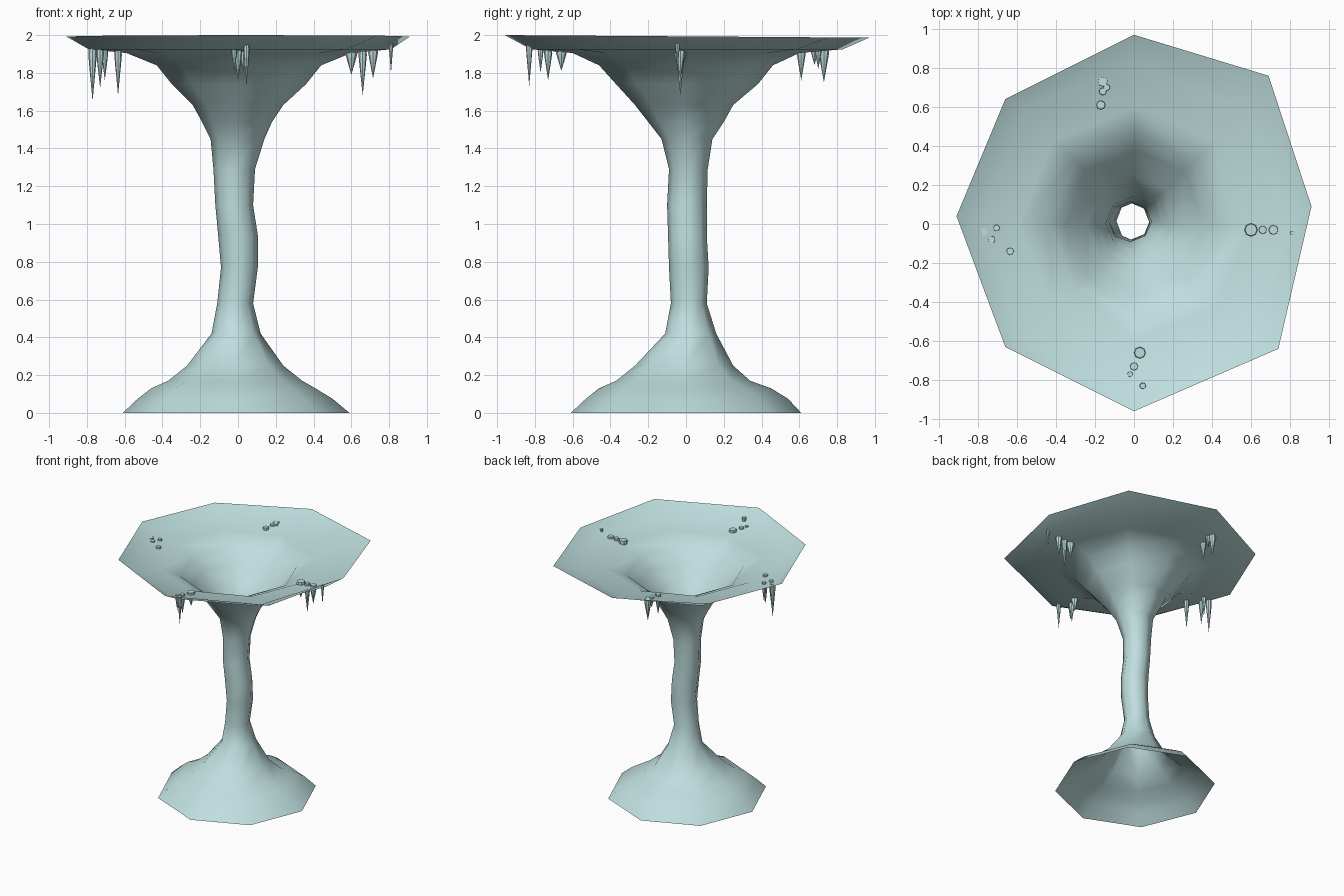
import bpy, bmesh, math

ice = bpy.data.materials.new("pale_ice")
ice.diffuse_color = (0.52, 0.73, 0.73, 1)


def finish(bm, name, angle):
    me = bpy.data.meshes.new(name)
    bm.to_mesh(me)
    bm.free()
    ob = bpy.data.objects.new(name, me)
    bpy.context.collection.objects.link(ob)
    me.materials.append(ice)
    bpy.ops.object.select_all(action='DESELECT')
    ob.select_set(True)
    bpy.context.view_layer.objects.active = ob
    bpy.ops.object.shade_smooth_by_angle(angle=math.radians(angle))
    return ob


def bridge(bm, a, b):
    n = len(a)
    for i in range(n):
        j = (i + 1) % n
        bm.faces.new((a[i], a[j], b[j], b[i]))


# Flared column: open eight-sided shell; rows are z, left, right, front, back
PROFILE = [
    (0.00, -0.61, 0.59, -0.61, 0.61), (0.075, -0.53, 0.50, -0.53, 0.54),
    (0.13, -0.46, 0.41, -0.46, 0.45), (0.17, -0.37, 0.34, -0.37, 0.34),
    (0.25, -0.27, 0.24, -0.27, 0.25), (0.42, -0.14, 0.12, -0.11, 0.16),
    (0.58, -0.11, 0.08, -0.08, 0.11), (0.77, -0.09, 0.105, -0.09, 0.12),
    (0.94, -0.105, 0.105, -0.095, 0.11), (1.10, -0.12, 0.08, -0.10, 0.11),
    (1.29, -0.13, 0.09, -0.09, 0.115), (1.45, -0.145, 0.14, -0.13, 0.14),
    (1.54, -0.19, 0.18, -0.20, 0.20), (1.63, -0.24, 0.24, -0.27, 0.25),
    (1.74, -0.35, 0.36, -0.37, 0.38), (1.84, -0.43, 0.44, -0.46, 0.46),
    (1.905, -0.59, 0.60, -0.60, 0.60), (1.925, -0.79, 0.81, -0.82, 0.83),
]
bm = bmesh.new()
rings = []
for z, l, r, f, b in PROFILE:
    cx, cy = (l + r) / 2, (f + b) / 2
    rx, ry = (r - l) / 2, (b - f) / 2
    rings.append([bm.verts.new((cx + rx * math.cos(k * math.pi / 4),
                                cy + ry * math.sin(k * math.pi / 4), z)) for k in range(8)])
# Uneven rim
RIM = [(0.91, 0.09), (0.69, 0.76), (0, 0.97), (-0.66, 0.64),
       (-0.91, 0.04), (-0.66, -0.63), (0, -0.96), (0.74, -0.64)]
rings.append([bm.verts.new((x, y, 2.0 - 0.007 * (y + 0.96))) for x, y in RIM])
for a, b in zip(rings, rings[1:]):
    bridge(bm, a, b)
finish(bm, "ice_column", 80)

# Icicle clusters: x, y, radius, tip height
CLUSTERS = {
    "front": [(0.03, -0.66, 0.030, 1.81), (0.0, -0.73, 0.022, 1.76),
              (-0.02, -0.77, 0.015, 1.80), (0.045, -0.83, 0.017, 1.73)],
    "right": [(0.60, -0.03, 0.034, 1.79), (0.66, -0.03, 0.022, 1.68),
              (0.715, -0.03, 0.026, 1.77), (0.81, -0.045, 0.011, 1.80)],
    "back": [(-0.17, 0.61, 0.024, 1.76), (-0.16, 0.68, 0.020, 1.84),
             (-0.14, 0.70, 0.018, 1.82), (-0.16, 0.73, 0.027, 1.75)],
    "left": [(-0.77, -0.04, 0.022, 1.65), (-0.73, -0.08, 0.020, 1.72),
             (-0.705, -0.02, 0.018, 1.76), (-0.635, -0.14, 0.020, 1.68)],
}
for side, cluster in CLUSTERS.items():
    bm = bmesh.new()
    for x, y, r, tip in cluster:
        top = 1.96 if math.hypot(x, y) > 0.8 else 1.93
        rows = []
        for t, s in ((0, 0.9), (0.15, 1.0), (0.4, 0.72), (0.7, 0.36)):
            z = top + (tip - top) * t
            rows.append([bm.verts.new((x + r * s * math.cos(-k * math.pi / 4),
                                       y + r * s * math.sin(-k * math.pi / 4), z))
                         for k in range(8)])
        bm.faces.new(rows[0][::-1])
        for a, b in zip(rows, rows[1:]):
            bridge(bm, a, b)
        end = bm.verts.new((x, y, tip))
        for k in range(8):
            bm.faces.new((rows[-1][k], rows[-1][(k + 1) % 8], end))
    bmesh.ops.recalc_face_normals(bm, faces=bm.faces)
    finish(bm, side + "_icicles", 40)
